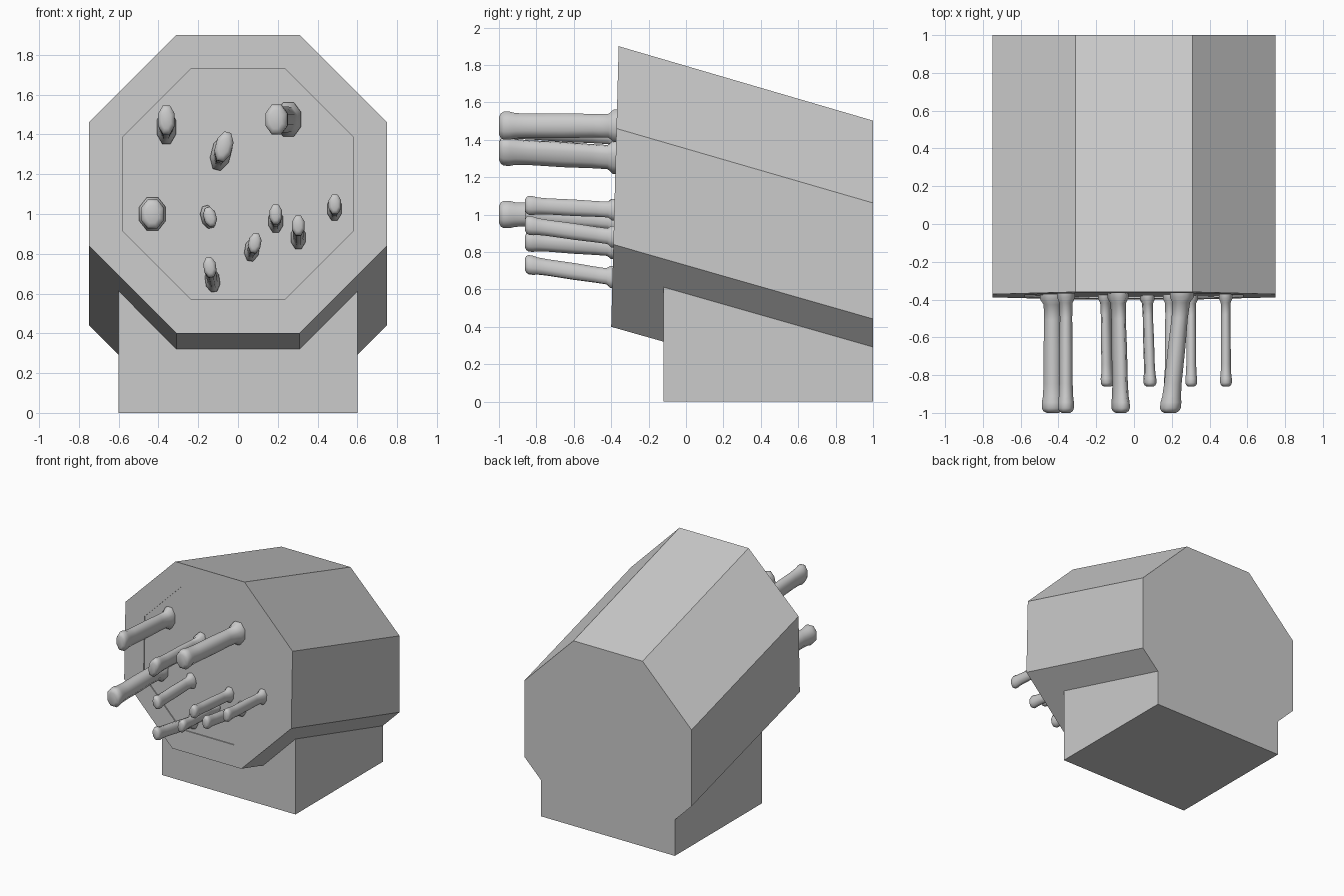
import bpy, bmesh, math
from mathutils import Matrix, Vector

if "Cube" in bpy.data.objects:
    bpy.data.objects.remove(bpy.data.objects["Cube"])


def loft(name, rings):
    """Mesh through a list of equal-sized point rings, capped at both ends."""
    bm = bmesh.new()
    loops = [[bm.verts.new(p) for p in ring] for ring in rings]
    n = len(loops[0])
    for a, b in zip(loops, loops[1:]):
        for i in range(n):
            bm.faces.new((a[i], a[(i + 1) % n], b[(i + 1) % n], b[i]))
    bm.faces.new(loops[0])
    bm.faces.new(loops[-1])
    bmesh.ops.recalc_face_normals(bm, faces=bm.faces)
    me = bpy.data.meshes.new(name)
    bm.to_mesh(me)
    bm.free()
    ob = bpy.data.objects.new(name, me)
    bpy.context.collection.objects.link(ob)
    return ob


def activate(ob):
    bpy.ops.object.select_all(action='DESELECT')
    ob.select_set(True)
    bpy.context.view_layer.objects.active = ob


def front_y(z):
    return -0.36 - 0.04 * (1.9 - z) / 1.5


# octagonal block, sloping down to the back, with an inset front panel
OCT = [(0.31, 0.75), (0.75, 0.31), (0.75, -0.31), (0.31, -0.75),
       (-0.31, -0.75), (-0.75, -0.31), (-0.75, 0.31), (-0.31, 0.75)]


def front_ring(scale, depth):
    return [(x * scale, front_y(1.15 + z * scale) + depth, 1.15 + z * scale)
            for x, z in OCT]


back = [(x, 1.0, 0.752 + z) for x, z in OCT]
block = loft("block", [back, front_ring(1, 0), front_ring(0.77, 0),
                       front_ring(0.77, 0.008)])

# foot under the block, its sloped top buried inside the block
side = [(-0.12, 0), (1, 0), (1, 0.5), (-0.12, 0.83)]
foot = loft("foot", [[(x, y, z) for y, z in side] for x in (-0.6, 0.6)])
mod = block.modifiers.new("join_foot", 'BOOLEAN')
mod.operation = 'UNION'
mod.solver = 'EXACT'
mod.object = foot
activate(block)
bpy.ops.object.modifier_apply(modifier=mod.name)
bpy.data.objects.remove(foot)

# knife handles: (position along handle, width factor, height factor)
PROFILE = [(-0.03, 1.15, 1.15), (0.025, 1.15, 1.15), (0.07, 0.84, 0.84),
           (0.2, 0.78, 0.84), (0.45, 0.84, 0.88), (0.75, 0.84, 0.86),
           (0.86, 0.9, 0.9), (0.91, 1.0, 1.0), (0.96, 1.0, 1.0),
           (0.985, 0.86, 0.88), (1.0, 0.55, 0.62)]


def handle(name, base, tip, tip_y, w, h, roll):
    y0 = front_y(base[1])
    turn = Matrix.Rotation(math.radians(roll), 3, 'Y')
    rings = []
    for t, fw, fh in PROFILE:
        k = max(t, 0)
        c = Vector((base[0] + (tip[0] - base[0]) * k, y0 + (tip_y - y0) * t,
                    base[1] + (tip[1] - base[1]) * k))
        ring = []
        for i in range(8):
            a = math.radians(22.5 + 45 * i)
            r = 1 / math.cos(math.radians(22.5))
            ring.append(c + turn @ Vector((math.cos(a) * r * w * fw, 0,
                                           math.sin(a) * r * h * fh)))
        rings.append(ring)
    ob = loft(name, rings)
    activate(ob)
    bpy.ops.object.shade_smooth_by_angle(angle=math.radians(62))


# large handles: base (x, z), tip (x, z), half width, half height, roll
LARGE = [((-0.36, 1.435), (-0.36, 1.475), 0.042, 0.073, 0),
         ((0.255, 1.475), (0.19, 1.475), 0.055, 0.075, 0),
         ((-0.085, 1.305), (-0.07, 1.34), 0.042, 0.075, 15),
         ((-0.43, 1.0), (-0.43, 1.0), 0.058, 0.073, 0)]
for i, (b, t, w, h, r) in enumerate(LARGE):
    handle(f"large_handle_{i + 1}", b, t, -1.0, w, h, r)

# small handles: base (x, z), tip (x, z), roll
SMALL = [((-0.15, 0.985), (-0.14, 0.985), -15), ((0.19, 0.963), (0.19, 1.0), 0),
         ((0.303, 0.88), (0.303, 0.945), 0), ((0.485, 1.025), (0.487, 1.05), 0),
         ((0.07, 0.82), (0.085, 0.855), 10), ((-0.128, 0.665), (-0.142, 0.735), -8)]
for i, (b, t, r) in enumerate(SMALL):
    handle(f"small_handle_{i + 1}", b, t, -0.86, 0.031, 0.05, r)
